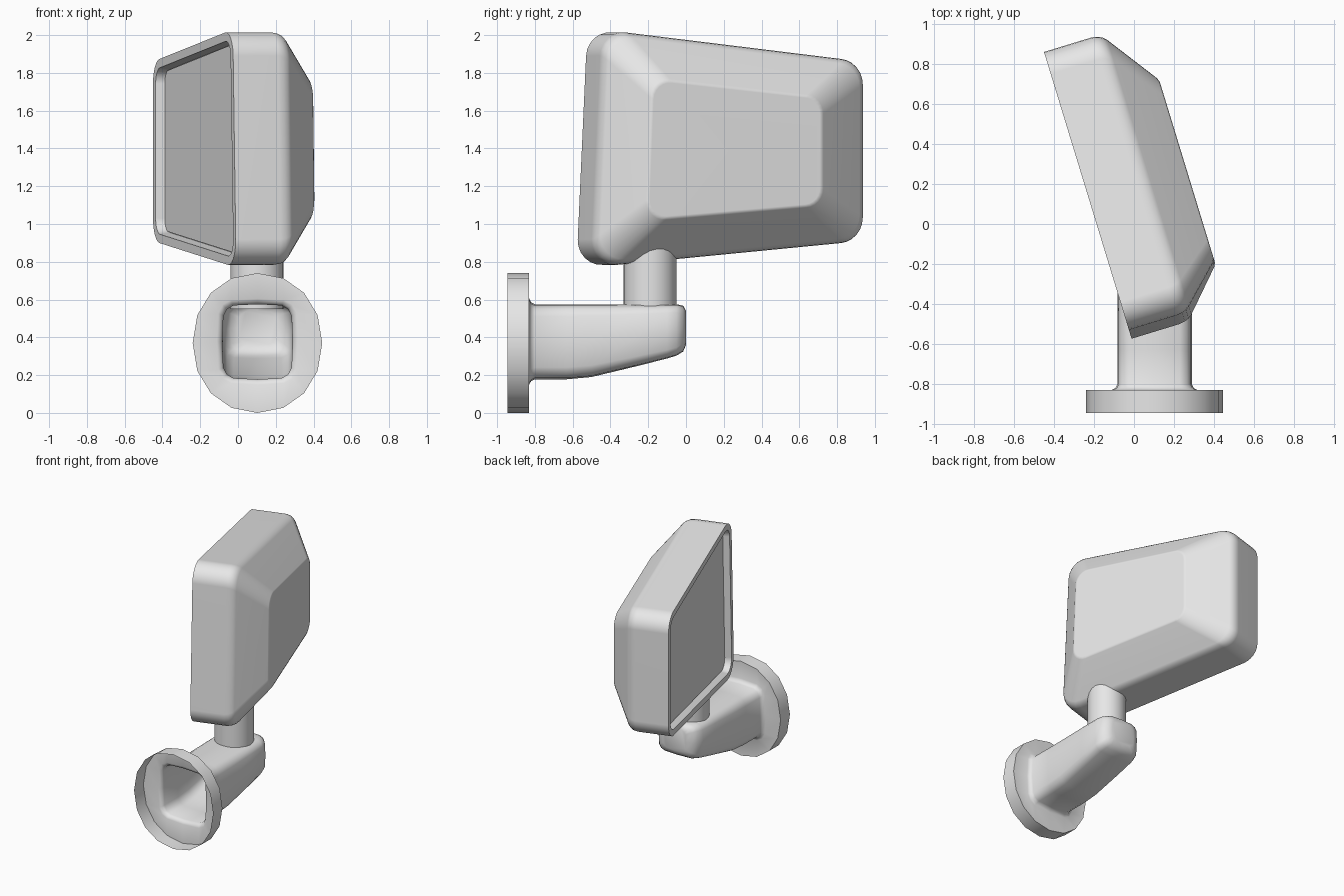
import bpy, bmesh, math
from mathutils import Vector

cube = bpy.data.objects.get("Cube")
if cube:
    bpy.data.objects.remove(cube, do_unlink=True)

grey = bpy.data.materials.new("plain_grey")
grey.use_nodes = True
grey.diffuse_color = (0.8, 0.8, 0.8, 1)
grey.node_tree.nodes["Principled BSDF"].inputs["Base Color"].default_value = (0.8, 0.8, 0.8, 1)


def loft(name, rings, cap_start=True, cap_end=True, angle=35, weighted=False):
    """Skin a list of equally sized point rings."""
    bm = bmesh.new()
    loops = [[bm.verts.new(p) for p in ring] for ring in rings]
    for a, b in zip(loops, loops[1:]):
        for i in range(len(a)):
            j = (i + 1) % len(a)
            bm.faces.new((a[i], a[j], b[j], b[i]))
    if cap_start:
        bm.faces.new(loops[0][::-1])
    if cap_end:
        bm.faces.new(loops[-1])
    bmesh.ops.recalc_face_normals(bm, faces=bm.faces[:])
    mesh = bpy.data.meshes.new(name)
    bm.to_mesh(mesh)
    bm.free()
    mesh.materials.append(grey)
    obj = bpy.data.objects.new(name, mesh)
    bpy.context.collection.objects.link(obj)
    bpy.ops.object.select_all(action='DESELECT')
    obj.select_set(True)
    bpy.context.view_layer.objects.active = obj
    bpy.ops.object.shade_smooth_by_angle(angle=math.radians(angle))
    if weighted:
        mod = obj.modifiers.new("weighted_normals", 'WEIGHTED_NORMAL')
        mod.keep_sharp = True
    return obj


def oval(y, low, high, half, power, count=16, x=0.103):
    """Superellipse section across y: round at power 2, boxy above."""
    pts = []
    for i in range(count):
        t = math.tau * i / count
        c, s = math.cos(t), math.sin(t)
        px = math.copysign(abs(c) ** (2 / power), c) * half
        pz = math.copysign(abs(s) ** (2 / power), s) * (high - low) / 2
        pts.append((x + px, y, (low + high) / 2 + pz))
    return pts


def rounded(corners, radius, steps=6):
    """Convex polygon (counter-clockwise) with filleted corners."""
    pts = []
    for i, c in enumerate(corners):
        c = Vector(c)
        a = (Vector(corners[i - 1]) - c).normalized()
        b = (Vector(corners[(i + 1) % len(corners)]) - c).normalized()
        half = a.angle(b) / 2
        mid = c + (a + b).normalized() * radius / math.sin(half)
        start = c + a * radius / math.tan(half) - mid
        sweep = math.pi - 2 * half
        for k in range(steps + 1):
            t = sweep * k / steps
            co, si = math.cos(t), math.sin(t)
            pts.append(mid + Vector((start.x * co - start.y * si, start.x * si + start.y * co)))
    return pts


def inset(corners, d):
    """Move every side of a convex polygon inward by d."""
    out = []
    for i, c in enumerate(corners):
        c = Vector(c)
        a = (Vector(corners[i - 1]) - c).normalized()
        b = (Vector(corners[(i + 1) % len(corners)]) - c).normalized()
        out.append(c + (a + b).normalized() * d / math.sin(a.angle(b) / 2))
    return out


# Turned frame of the mirror head: along its length and toward its back
ORIGIN = Vector((-0.01, -0.58, 0))
ALONG = Vector((-0.292, 0.956, 0))
BACK = Vector((0.956, 0.292, 0))


def place(points, depth):
    return [ORIGIN + ALONG * p[0] + BACK * depth + Vector((0, 0, p[1])) for p in points]


outline = [(0, 0.77), (1.506, 0.91), (1.506, 1.86), (0.06, 2.03)]
plateau = [(0.235, 1.02), (1.205, 1.1), (1.205, 1.67), (0.265, 1.77)]
outer = rounded(outline, 0.13)
top = rounded(plateau, 0.1)


def blend(t):
    return [a.lerp(b, t) for a, b in zip(outer, top)]


# Mirror head shell: recess, rim, side wall, soft edge, sloped back
lip = rounded(inset(outline, 0.047), 0.085)
floor = rounded(inset(outline, 0.056), 0.075)
shell = [place(floor, 0.055), place(lip, 0), place(outer, 0)]
for t, depth in ((0, 0.25), (0.02, 0.28), (0.06, 0.303), (0.12, 0.321), (0.97, 0.503)):
    shell.append(place(blend(t), depth))
shell.append(place(rounded(inset(plateau, 0.012), 0.09), 0.51))
loft("mirror_housing", shell, weighted=True)

# Reflecting plate in the recess
glass = rounded(inset(outline, 0.06), 0.07)
loft("mirror_glass", [place(glass, 0.047), place(glass, 0.054)])

# Open flange and hollow arm in one skin
RIM = (0, 0.74, 0.343, 2.1)
sections = [
    (-0.945, *RIM), (-0.83, *RIM),
    (-0.83, 0.15, 0.605, 0.215, 4.5),
    (-0.82, 0.168, 0.585, 0.195, 5),
    (-0.80, 0.178, 0.575, 0.186, 5),
    (-0.63, 0.178, 0.575, 0.186, 5),
    (-0.50, 0.19, 0.575, 0.186, 5),
    (-0.25, 0.25, 0.575, 0.186, 5),
    (-0.10, 0.288, 0.575, 0.184, 5),
    (-0.05, 0.303, 0.575, 0.17, 5),
    (-0.015, 0.325, 0.568, 0.143, 4.5),
    (0.0, 0.36, 0.54, 0.1, 4),
]
loft("mounting_arm", [oval(*s) for s in sections], cap_start=False, angle=50)

# Upright post between arm and head
post = []
for z in (0.55, 0.9):
    post.append([(0.1 + 0.14 * math.cos(math.tau * i / 24),
                  -0.19 + 0.14 * math.sin(math.tau * i / 24), z) for i in range(24)])
loft("support_post", post)
